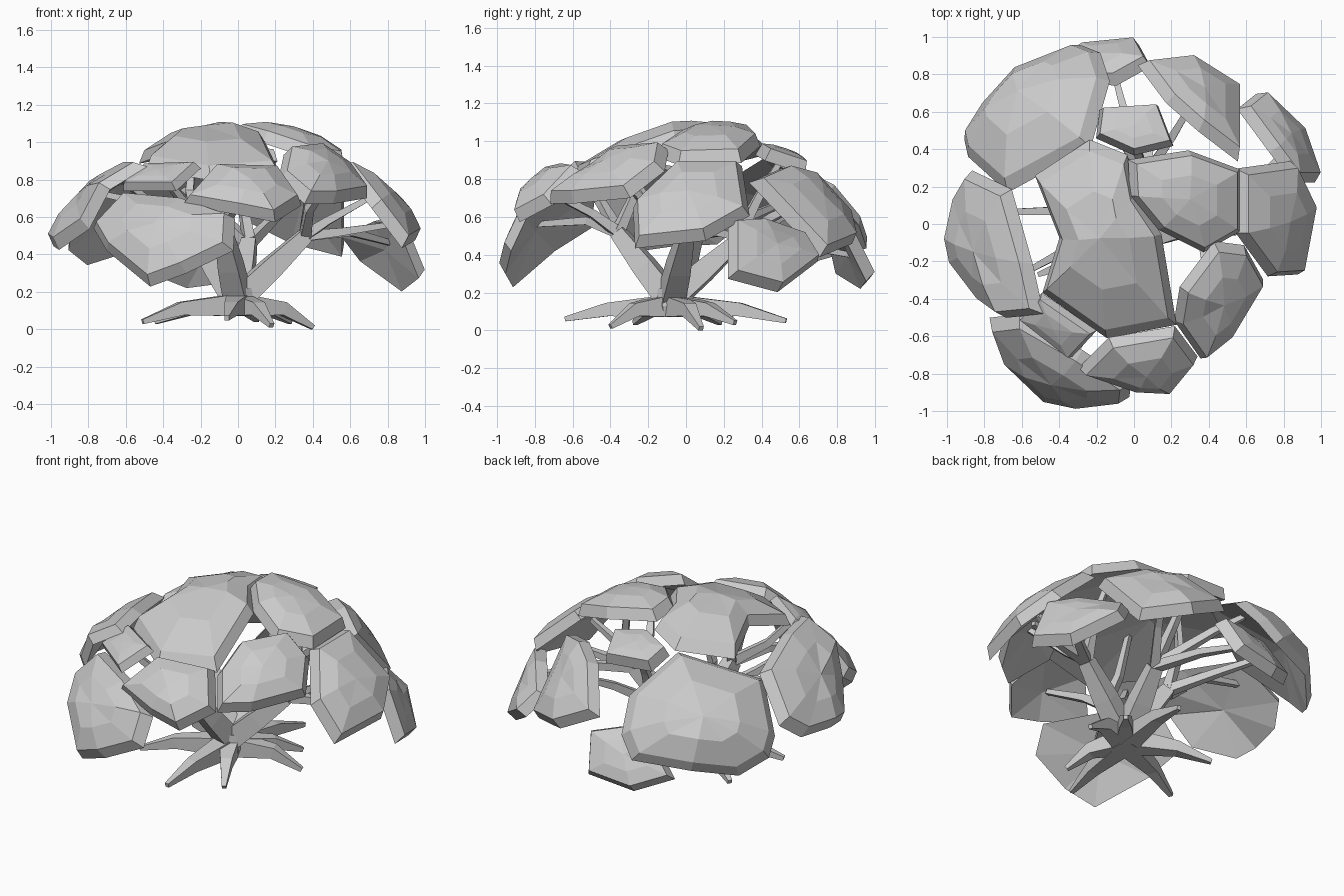
import bpy, bmesh, math
from mathutils import Vector

if "Cube" in bpy.data.objects:
    bpy.data.objects.remove(bpy.data.objects["Cube"])

grey = bpy.data.materials.new("pale_grey")
grey.use_nodes = True
grey.diffuse_color = (0.6, 0.6, 0.6, 1)
grey.node_tree.nodes["Principled BSDF"].inputs["Base Color"].default_value = (0.6, 0.6, 0.6, 1)


def finish(bm, name):
    bmesh.ops.recalc_face_normals(bm, faces=bm.faces)
    mesh = bpy.data.meshes.new(name)
    bm.to_mesh(mesh)
    bm.free()
    mesh.materials.append(grey)
    obj = bpy.data.objects.new(name, mesh)
    bpy.context.collection.objects.link(obj)
    return obj


def bridge(bm, a, b):
    n = len(a)
    for i in range(n):
        j = (i + 1) % n
        bm.faces.new((a[i], a[j], b[j], b[i]))


def fan(bm, ring, tip):
    for i in range(len(ring)):
        bm.faces.new((ring[i], ring[(i + 1) % len(ring)], tip))


def leaf_plate(name, *outline, bulge=0.05, thick=0.07):
    """Domed slab: rim points in hundredths, chamfered wall, faceted crown, hollow underside."""
    rim = [Vector(p) / 100 for p in outline]
    mid = sum(rim, Vector()) / len(rim)
    normal = Vector()
    for i, p in enumerate(rim):
        normal += (p - mid).cross(rim[(i + 1) % len(rim)] - mid)
    normal.normalize()
    if normal.dot(mid - Vector((0, 0, 0.3))) < 0:
        normal.negate()

    bm = bmesh.new()

    def ring(scale, lift):
        return [bm.verts.new(mid + (p - mid) * scale + normal * lift) for p in rim]

    half = thick / 2
    bottom, top = ring(1.01, -half), ring(0.91, half)
    crown = ring(0.5, half + bulge * 0.75)
    bridge(bm, bottom, top)
    bridge(bm, top, crown)
    fan(bm, crown, bm.verts.new(mid + normal * (half + bulge)))
    fan(bm, bottom, bm.verts.new(mid + normal * (bulge * 0.8 - half)))
    return finish(bm, name)


def limb(name, path, radii, sides=4):
    """Tapered angular tube along a path of points in hundredths."""
    pts = [Vector(p) / 100 for p in path]
    bm = bmesh.new()
    rings = []
    for i, p in enumerate(pts):
        along = (pts[min(i + 1, len(pts) - 1)] - pts[max(i - 1, 0)]).normalized()
        side = along.cross(Vector((0, 0, 1)))
        side = side.normalized() if side.length > 0.01 else Vector((1, 0, 0))
        up = side.cross(along)
        angles = [math.tau * (k + 0.5) / sides for k in range(sides)]
        rings.append([bm.verts.new(p + (side * math.cos(a) + up * math.sin(a)) * radii[i])
                      for a in angles])
    for a, b in zip(rings, rings[1:]):
        bridge(bm, a, b)
    bm.faces.new(rings[0])
    bm.faces.new(rings[-1])
    return finish(bm, name)


# Crown plates
leaf_plate("crown_centre", (-24, 44, 97), (-4, 36, 102), (0, 15, 104), (14, -6, 103), (22, -54, 86),
           (-15, -61, 83), (-49, -37, 89), (-40, -8, 97), (-53, 25, 92), bulge=0.11)
leaf_plate("crown_left", (-2, 34, 106), (30, 39, 101), (57, 29, 92), (57, -4, 91),
           (38, -15, 95), (14, -3, 103), (-1, 15, 107), bulge=0.06)
leaf_plate("crown_back_small", (-18, 62, 88), (13, 64, 86), (21, 43, 93), (0, 38, 96), (-20, 47, 93),
           bulge=0.02)

# Side plates
leaf_plate("plate_back_right", (-30, 97, 46), (-63, 84, 43), (-82, 63, 37), (-92, 47, 45),
           (-90, 38, 55), (-69, 19, 78), (-25, 43, 93), (-15, 78, 76), (-20, 93, 58), bulge=0.14)
leaf_plate("plate_right", (-89, 28, 58), (-96, 16, 48), (-101, -7, 47), (-98, -21, 45), (-82, -42, 56),
           (-71, -50, 77), (-51, -48, 89), (-57, -21, 89), (-68, 18, 82), bulge=0.06)
leaf_plate("plate_front_right", (-4, -95, 44), (-29, -98, 32), (-48, -94, 25), (-71, -72, 44),
           (-78, -53, 56), (-62, -51, 73), (-29, -70, 70), (-3, -87, 61), bulge=0.08)
leaf_plate("plate_front_right_small", (-62, -50, 76), (-50, -38, 87), (-21, -58, 88), (-34, -72, 76),
           bulge=0.02, thick=0.05)
leaf_plate("plate_front", (-13, -63, 87), (22, -57, 86), (34, -73, 69), (20, -90, 60),
           (0, -89, 64), (-29, -79, 69), bulge=0.07)
leaf_plate("plate_front_left", (23, -53, 82), (37, -73, 70), (52, -61, 70), (70, -31, 73),
           (60, -13, 87), (44, -11, 98), (26, -35, 96), bulge=0.06)
leaf_plate("plate_left", (57, 29, 89), (86, 33, 63), (97, 10, 50), (90, -27, 46),
           (74, -28, 67), (57, -5, 89), bulge=0.06)
leaf_plate("plate_back_left_low", (99, 24, 29), (90, 50, 22), (68, 71, 38), (58, 63, 51),
           (75, 40, 59), (87, 24, 58), bulge=0.03)
leaf_plate("plate_back_left", (4, 87, 61), (30, 90, 48), (57, 73, 41), (57, 36, 80),
           (36, 52, 87), (19, 67, 83), bulge=0.05)
leaf_plate("plate_back_low", (8, 87, 50), (2, 98, 28), (-28, 95, 24), (-48, 82, 32),
           (-32, 78, 50), (-10, 77, 54), bulge=0.03)

# Root collar and spreading roots
limb("trunk_base", [(0, -8, 7), (0, -8, 13), (0, -8, 22)], [0.08, 0.1, 0.09], sides=7)
root_tips = [(-51, -27, 4), (-6, -64, 6), (18, -40, 2), (40, 8, 1), (10, 53, 5), (-44, 18, 4), (28, 26, 4)]
for i, tip in enumerate(root_tips):
    start, end = Vector((0, -8, 13)), Vector(tip)
    knee = start.lerp(end, 0.6)
    knee.z = 11
    limb(f"root_{i + 1}", [start, knee, end], [0.085, 0.05, 0.018])

# Main limbs, each with its thinner branches
fork = (0, -8, 16)
limbs = {
    "left": ((36, 0, 50), [((55, 2, 52), (82, 6, 56)), ((60, 18, 52), (82, 40, 46)),
                           ((38, -18, 64), (50, -36, 82)), ((38, 8, 70), (32, 14, 98)),
                           ((48, -4, 58), (70, -4, 70))]),
    "front": ((-8, -36, 52), [((-4, -50, 62), (4, -74, 74)), ((-22, -52, 58), (-38, -80, 56)),
                              ((-28, -44, 66), (-40, -55, 82)), ((-12, -28, 70), (-14, -20, 100))]),
    "right": ((-22, 4, 50), [((-44, 7, 66), (-80, 6, 74)), ((-40, 28, 58), (-62, 52, 68)),
                             ((-26, 10, 74), (-22, 14, 100)), ((-40, -16, 62), (-62, -28, 80))]),
    "back": ((6, 26, 46), [((-4, 56, 46), (-12, 86, 40)), ((20, 46, 60), (32, 66, 70)),
                           ((2, 38, 70), (0, 50, 90)), ((-14, 56, 64), (-30, 66, 76))]),
}
for side, (elbow, branches) in limbs.items():
    limb(f"limb_{side}", [fork, Vector(fork).lerp(Vector(elbow), 0.5), elbow], [0.09, 0.08, 0.055])
    for i, (bend, end) in enumerate(branches):
        limb(f"branch_{side}_{i + 1}", [elbow, bend, end], [0.04, 0.03, 0.02])
